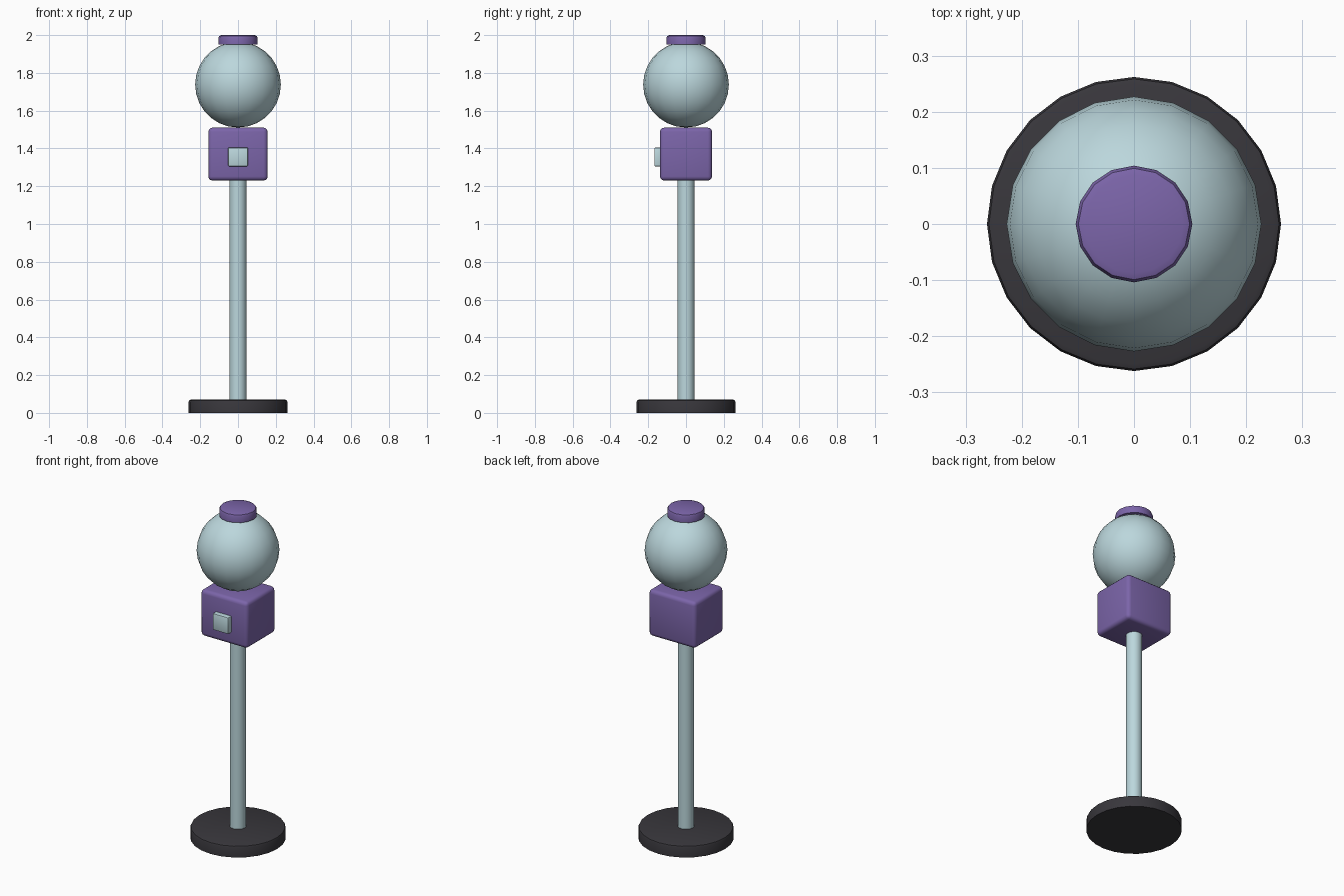
import bpy
import bmesh
import math

start = bpy.data.objects.get("Cube")
if start:
    bpy.data.objects.remove(start, do_unlink=True)


def material(name, rgb):
    mat = bpy.data.materials.new(name)
    mat.use_nodes = True
    color = (*rgb, 1)
    mat.diffuse_color = color
    mat.node_tree.nodes["Principled BSDF"].inputs["Base Color"].default_value = color
    return mat


purple = material("purple", (0.20, 0.13, 0.40))
pale_blue = material("pale blue", (0.50, 0.68, 0.72))
charcoal = material("charcoal", (0.040, 0.038, 0.045))


def finish(name, mat):
    obj = bpy.context.object
    obj.name = obj.data.name = name
    obj.data.materials.append(mat)
    return obj


def smooth(angle):
    bpy.ops.object.shade_smooth_by_angle(angle=math.radians(angle))


def disc(name, mat, sides, radius, bottom, top, bevel=0):
    """Upright cylinder with an optional rounded top rim."""
    bpy.ops.mesh.primitive_cylinder_add(
        vertices=sides, radius=radius, depth=top - bottom,
        location=(0, 0, (bottom + top) / 2))
    obj = finish(name, mat)
    if bevel:
        bm = bmesh.new()
        bm.from_mesh(obj.data)
        rim = [e for e in bm.edges if all(v.co.z > 0 for v in e.verts)]
        bmesh.ops.bevel(bm, geom=rim, offset=bevel, segments=2,
                        profile=0.5, affect='EDGES')
        bm.to_mesh(obj.data)
        bm.free()
    smooth(40)


def box(name, mat, size, location, bevel, segments):
    """Box with rounded edges."""
    bpy.ops.mesh.primitive_cube_add(size=1, location=location)
    obj = finish(name, mat)
    obj.scale = size
    bpy.ops.object.transform_apply(location=False, rotation=False, scale=True)
    mod = obj.modifiers.new("rounded edges", 'BEVEL')
    mod.width = bevel
    mod.segments = segments
    bpy.ops.object.modifier_apply(modifier=mod.name)
    smooth(40)


# Stand
disc("base", charcoal, 24, 0.262, 0, 0.07, 0.012)
disc("post", pale_blue, 16, 0.045, 0.06, 1.25)

# Mechanism housing with its front plate
box("housing", purple, (0.314, 0.276, 0.28), (0, 0, 1.37), 0.022, 3)
box("front_plate", pale_blue, (0.105, 0.04, 0.1), (0, -0.148, 1.355), 0.006, 2)

# Globe and its lid
bpy.ops.mesh.primitive_uv_sphere_add(
    segments=20, ring_count=14, radius=0.227, location=(0, 0, 1.738))
finish("globe", pale_blue)
smooth(60)
disc("lid", purple, 16, 0.104, 1.95, 2.0, 0.016)
